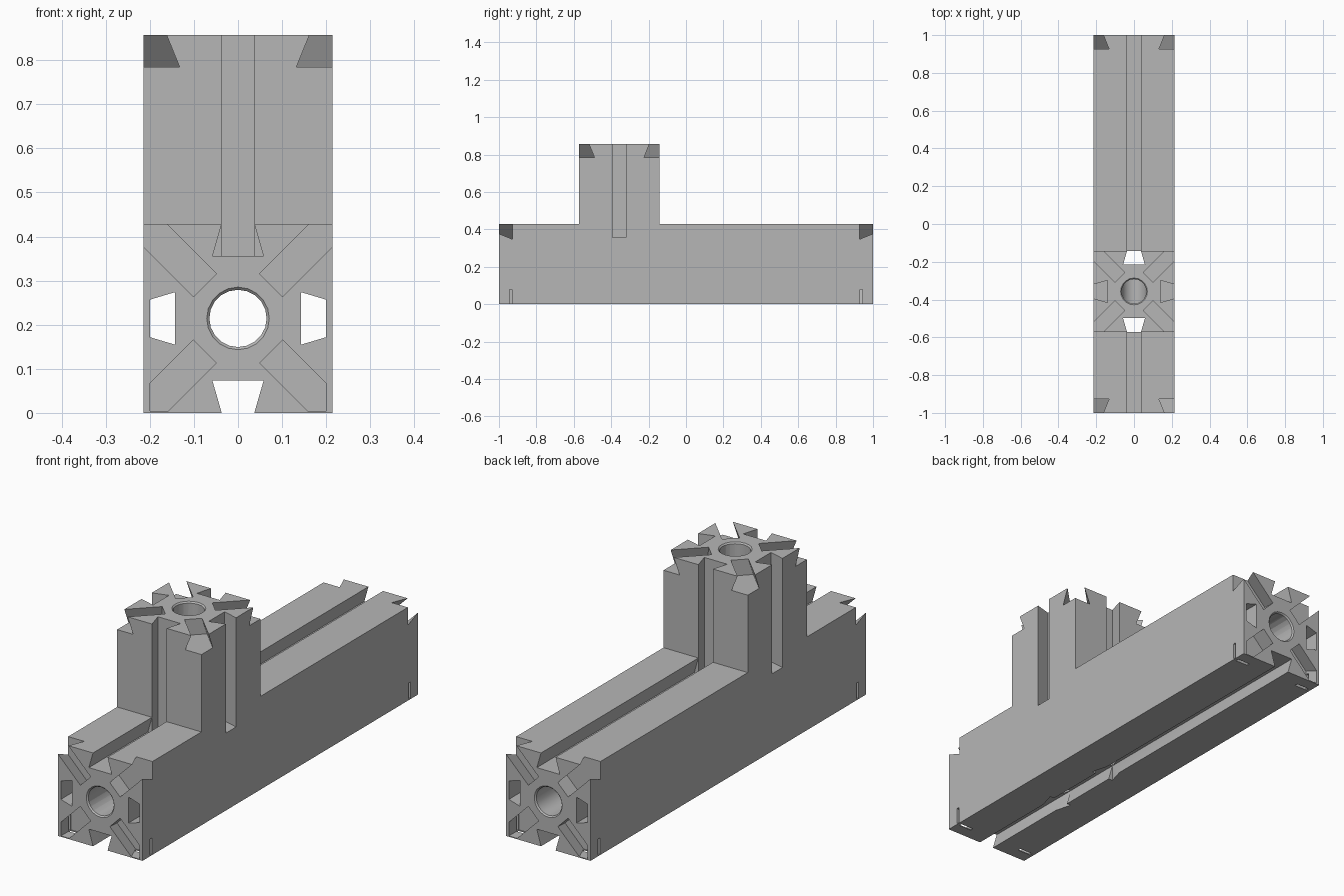
import bpy, bmesh, math
from mathutils import Vector, Matrix

if "Cube" in bpy.data.objects:
    bpy.data.objects.remove(bpy.data.objects["Cube"], do_unlink=True)

W = 0.4286          # side of the square bar
H = W / 2
COL = -0.357        # column centre along y
DEPTH = 0.073       # dovetail depth
WALL = 0.2          # where the closed side walls begin
FLOOR = 0.004       # thickness of the closed bottom skin
X, Y, Z = Vector((1, 0, 0)), Vector((0, 1, 0)), Vector((0, 0, 1))

grey = bpy.data.materials.new("plain_grey")
grey.use_nodes = True
grey.diffuse_color = (0.47, 0.47, 0.47, 1)
grey.node_tree.nodes["Principled BSDF"].inputs["Base Color"].default_value = grey.diffuse_color


def to_object(name, bm):
    bmesh.ops.recalc_face_normals(bm, faces=bm.faces)
    mesh = bpy.data.meshes.new(name)
    bm.to_mesh(mesh)
    bm.free()
    ob = bpy.data.objects.new(name, mesh)
    bpy.context.collection.objects.link(ob)
    mesh.materials.append(grey)
    return ob


def prism(points, origin, u, v, w, a, b):
    """Extrude a (u, v) outline along w from a to b."""
    bm = bmesh.new()
    verts = [bm.verts.new(origin + u * p + v * q + w * a) for p, q in points]
    face = bm.faces.new(verts)
    out = bmesh.ops.extrude_face_region(bm, geom=[face])
    moved = [g for g in out["geom"] if isinstance(g, bmesh.types.BMVert)]
    bmesh.ops.translate(bm, verts=moved, vec=w * (b - a))
    return bm


def dovetail(origin, u, v, w, a, b, mouth=0.037, base=0.058, depth=DEPTH, neck=0.02):
    """Slot widening from its mouth into the part along v."""
    pts = [(-mouth, 0), (-base, depth), (base, depth), (mouth, 0)]
    if neck:
        pts = [(-mouth, -neck)] + pts + [(mouth, -neck)]
    return prism(pts, origin, u, v, w, a, b)


def cut(bm):
    cutter = to_object("cutter", bm)
    cutter.hide_render = True
    mod = body.modifiers.new("cut", "BOOLEAN")
    mod.operation, mod.solver, mod.object = "DIFFERENCE", "EXACT", cutter
    bpy.ops.object.modifier_apply(modifier=mod.name)
    bpy.data.objects.remove(cutter, do_unlink=True)


def cone(origin, axis, length, r1, r2, start):
    bm = bmesh.new()
    bmesh.ops.create_cone(bm, cap_ends=True, segments=20, radius1=r1, radius2=r2, depth=length)
    bmesh.ops.translate(bm, verts=bm.verts, vec=Z * (start + length / 2))
    turn = Z.rotation_difference(axis).to_matrix().to_4x4()
    bmesh.ops.transform(bm, matrix=Matrix.Translation(origin) @ turn, verts=bm.verts)
    return bm


def box(x0, x1, y0, y1, z0, z1):
    pts = [(x0, y0), (x1, y0), (x1, y1), (x0, y1)]
    return prism(pts, Vector(), X, Y, Z, z0, z1)


# Beam and column in one T outline
front, back = COL - H, COL + H
outline = [(-1, 0), (1, 0), (1, W), (back, W), (back, 2 * W), (front, 2 * W), (front, W), (-1, W)]
body = to_object("t_connector_bar", prism(outline, Vector(), Y, Z, X, -H, H))
bpy.context.view_layer.objects.active = body
body.select_set(True)

# Long slots along the beam: bottom, top (either side of the column), enclosed sides
cut(dovetail(Vector(), X, Z, Y, -1.1, 1.1))
for a, b in ((-1.1, front), (back, 1.1)):
    cut(dovetail(Vector((0, 0, W)), X, -Z, Y, a, b))
for s in (-1, 1):
    cut(dovetail(Vector((s * WALL, 0, H)), Z, -X * s, Y, -1.1, 1.1, 0.0425, 0.0595, 0.057, 0))

# Column slots: sides stop at the beam, front and back run through it
for s in (-1, 1):
    cut(dovetail(Vector((s * H, COL, 0)), Y, -X * s, Z, W - DEPTH, 0.95))
    face = Vector((0, COL + s * H, 0))
    cut(dovetail(face, X, -Y * s, Z, 0.4, 0.95))
    cut(dovetail(face, X, -Y * s, Z, -0.1, 0.41, neck=0))

# Round bores with chamfered mouths
top = Vector((0, COL, 2 * W))
cut(cone(Vector((0, 0, H)), Y, 2.2, 0.065, 0.065, -1.1))
cut(cone(top, -Z, 2 * W - H + 0.02, 0.065, 0.065, -0.02))
for o, d in ((Vector((0, -1, H)), Y), (Vector((0, 1, H)), -Y), (top, -Z)):
    cut(cone(o, d, 0.016, 0.081, 0.065, -0.01))

# Diagonal dovetails in the column top
for sx in (-1, 1):
    for sy in (-1, 1):
        w = Vector((sx, sy, 0)).normalized()
        cut(dovetail(top, w.cross(Z), -Z, w, 0.106, 0.4))

# Diagonal dovetails in both beam ends, the lower ones closed by thin walls
for end in (-1, 1):
    o = Vector((0, end, H))
    for sx in (-1, 1):
        for sz in (-1, 1):
            w = Vector((sx, 0, sz)).normalized()
            bm = dovetail(o, w.cross(Y), -Y * end, w, 0.106, 0.4)
            if sz < 0:
                for co, no in ((X * sx * WALL, X * sx), (Z * FLOOR, -Z)):
                    bmesh.ops.bisect_plane(bm, geom=bm.verts[:] + bm.edges[:] + bm.faces[:],
                                           plane_co=co, plane_no=no, clear_outer=True)
                    rim = [e for e in bm.edges if e.is_boundary]
                    bmesh.ops.holes_fill(bm, edges=rim, sides=0)
            cut(bm)
        # Narrow slits through the side wall and the bottom skin
        xs = sorted((sx * 0.19, sx * 0.25))
        ys = sorted((end * 0.93, end * 0.945))
        cut(box(*xs, *ys, FLOOR, 0.079))
        xs = sorted((sx * 0.135, sx * WALL))
        cut(box(*xs, *ys, -0.05, 0.02))

bpy.ops.object.shade_smooth_by_angle(angle=math.radians(30))
